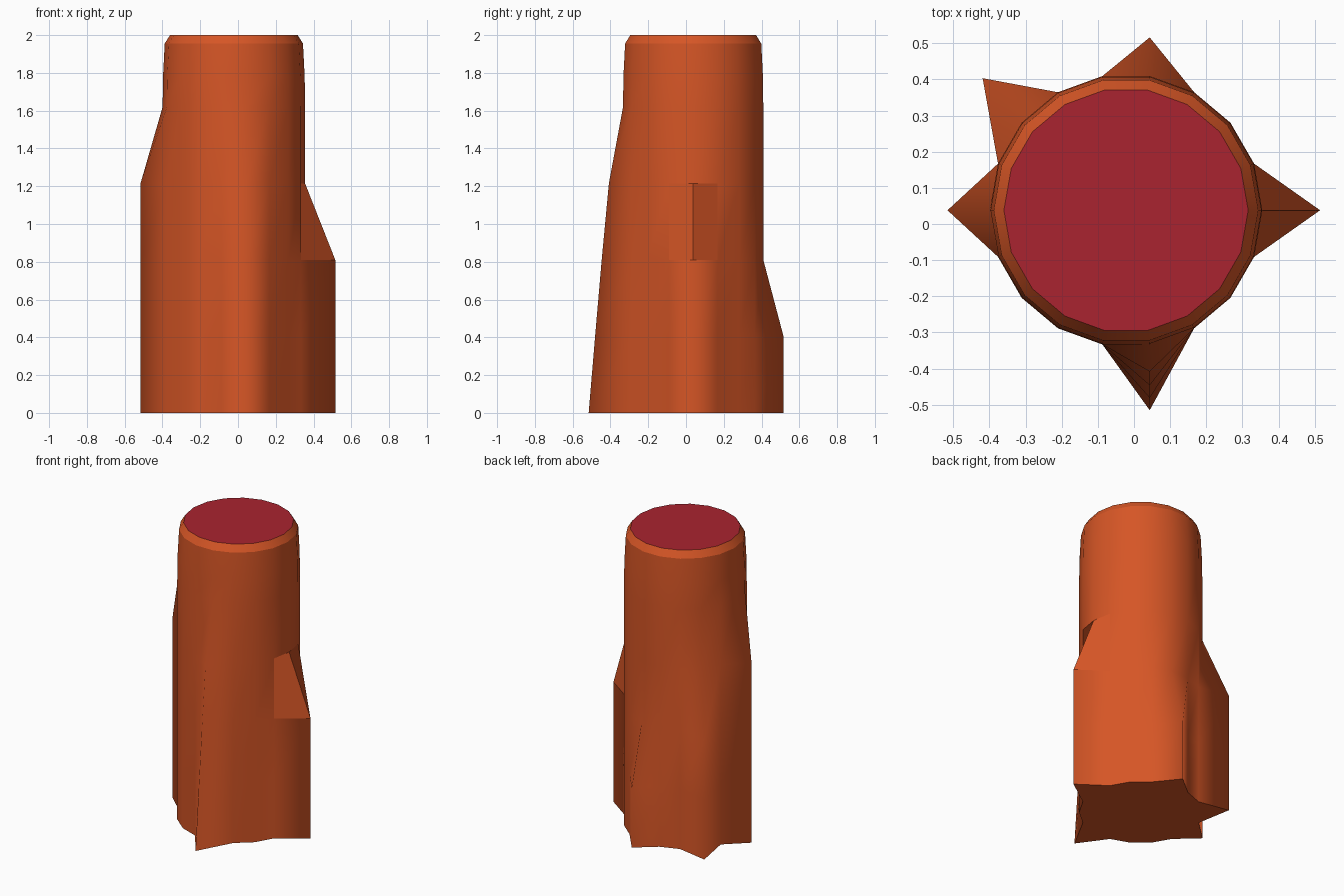
import bpy, bmesh, math

if "Cube" in bpy.data.objects:
    bpy.data.objects.remove(bpy.data.objects["Cube"])

SIDES = 18
CX, CY = -0.022, 0.038            # trunk axis
RINGS = [(0, .377), (.405, .377), (.81, .377), (1.215, .377), (1.62, .377),
         (1.78, .375), (1.955, .366), (2.0, .338)]

# Root ridges: vertex index -> (offset direction, offset at each ring from the ground up)
RIDGES = {
    0:  ((1, 0), [.16, .16, .16]),
    4:  ((0, 1), [.107, .107]),
    7:  ((-.108, .123), [1, 1, 1]),
    9:  ((-1, 0), [.117, .117, .117, .117]),
    14: ((0, -1), [.182, .148, .113, .075]),
}


def material(name, rgb):
    m = bpy.data.materials.new(name)
    m.diffuse_color = (*rgb, 1)
    m.use_nodes = True
    m.node_tree.nodes["Principled BSDF"].inputs["Base Color"].default_value = m.diffuse_color
    return m


bm = bmesh.new()

# Rings of the trunk, with ridge vertices pulled outwards
rings = []
for k, (z, r) in enumerate(RINGS):
    ring = []
    for i in range(SIDES):
        a = 2 * math.pi * i / SIDES
        x, y = CX + r * math.cos(a), CY + r * math.sin(a)
        if i in RIDGES:
            (dx, dy), offs = RIDGES[i]
            o = offs[k] if k < len(offs) else 0
            x, y = x + dx * o, y + dy * o
        ring.append(bm.verts.new((x, y, z)))
    rings.append(ring)

# Bark walls
for k in range(len(rings) - 1):
    lo, hi = rings[k], rings[k + 1]
    for i in range(SIDES):
        j = (i + 1) % SIDES
        f = bm.faces.new((lo[i], lo[j], hi[j], hi[i]))
        # the sloped end of the right-hand ridge is faceted
        f.smooth = not (k == 2 and i in (0, SIDES - 1))

# Underside and cut top
bm.faces.new(rings[0][::-1])
top = bm.faces.new(rings[-1])
top.material_index = 1

# Crisp edges at the ground, bevel and cut top
for ring in (rings[0], rings[-2], rings[-1]):
    for i in range(SIDES):
        e = bm.edges.get((ring[i], ring[(i + 1) % SIDES]))
        e.smooth = False

mesh = bpy.data.meshes.new("log_post")
bm.to_mesh(mesh)
bm.free()
mesh.materials.append(material("orange bark", (.67, .092, .019)))
mesh.materials.append(material("red cut top", (.40, .017, .029)))
obj = bpy.data.objects.new("log_post", mesh)
bpy.context.collection.objects.link(obj)
